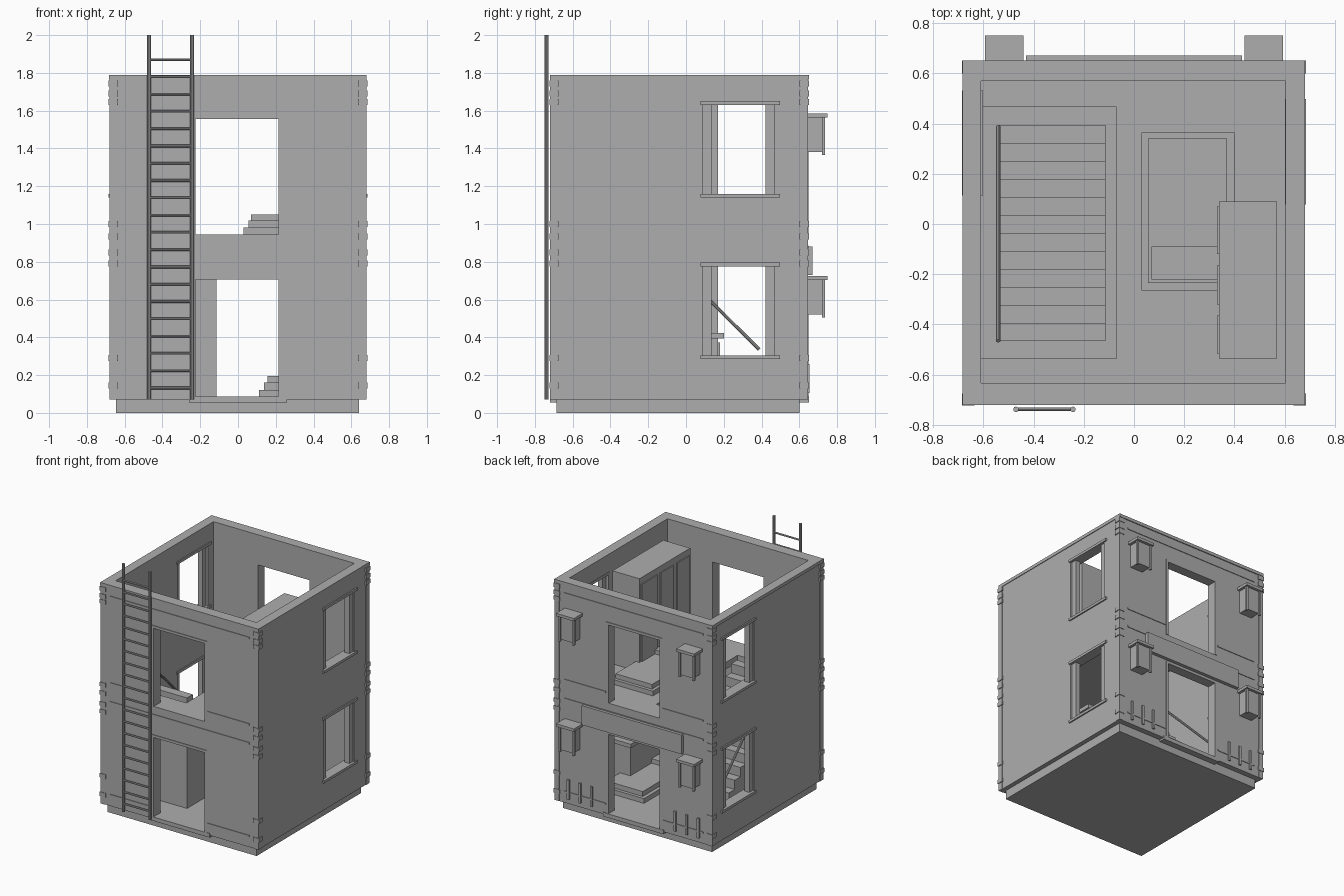
import bpy, bmesh, math
from mathutils import Vector

if "Cube" in bpy.data.objects:
    bpy.data.objects.remove(bpy.data.objects["Cube"])

grey = bpy.data.materials.new("plain_grey")
grey.diffuse_color = (0.42, 0.42, 0.42, 1)
grey.use_nodes = True
grey.node_tree.nodes["Principled BSDF"].inputs["Base Color"].default_value = grey.diffuse_color


def finish(name, bm):
    bmesh.ops.recalc_face_normals(bm, faces=bm.faces)
    me = bpy.data.meshes.new(name)
    bm.to_mesh(me)
    bm.free()
    me.materials.append(grey)
    ob = bpy.data.objects.new(name, me)
    bpy.context.collection.objects.link(ob)
    return ob


def add_box(bm, x0, x1, y0, y1, z0, z1):
    r = bmesh.ops.create_cube(bm, size=1)
    for v in r["verts"]:
        v.co = Vector(((x0 + x1) / 2 + v.co.x * (x1 - x0),
                       (y0 + y1) / 2 + v.co.y * (y1 - y0),
                       (z0 + z1) / 2 + v.co.z * (z1 - z0)))


def boxes(name, *dims):
    bm = bmesh.new()
    for d in dims:
        add_box(bm, *d)
    return finish(name, bm)


def rods(name, radius, pairs, sides=10):
    bm = bmesh.new()
    for a, b in pairs:
        a, b = Vector(a), Vector(b)
        d = b - a
        m = d.to_track_quat('Z', 'Y').to_matrix().to_4x4()
        m.translation = (a + b) / 2
        bmesh.ops.create_cone(bm, cap_ends=True, segments=sides, radius1=radius,
                              radius2=radius, depth=d.length, matrix=m)
    return finish(name, bm)


# Outer shell with room, door and window openings cut out
X, YF, YB = 0.675, -0.715, 0.643
walls = boxes("walls", (-X, X, YF, YB, 0.07, 1.775))
cuts = [(-0.61, 0.605, -0.635, 0.57, 0.085, 1.9)]
for z0, z1 in ((0.085, 0.705), (0.945, 1.555)):
    cuts.append((-0.225, 0.215, -0.9, 0.9, z0, z1))
LEVELS = ((0.305, 0.775), (1.16, 1.63))
for z0, z1 in LEVELS:
    cuts.append((0.5, 0.9, 0.09, 0.465, z0, z1))
    cuts.append((-0.9, -0.5, 0.125, 0.50, z0, z1))
for c in cuts:
    cutter = boxes("cutter", c)
    cutter.hide_render = True
    mod = walls.modifiers.new("cut", 'BOOLEAN')
    mod.operation, mod.solver, mod.object = 'DIFFERENCE', 'EXACT', cutter
    bpy.context.view_layer.objects.active = walls
    bpy.ops.object.modifier_apply(modifier=mod.name)
    bpy.data.objects.remove(cutter, do_unlink=True)

# Plinth, door sills and top coping
boxes("plinth", (-0.645, 0.64, -0.685, 0.60, 0, 0.072))
boxes("door_sills", (-0.26, 0.26, -0.72, -0.66, 0.055, 0.086),
      (-0.26, 0.26, 0.59, 0.65, 0.055, 0.086))
boxes("coping", (-0.683, 0.68, -0.72, -0.634, 1.765, 1.79),
      (-0.683, 0.68, 0.57, 0.65, 1.765, 1.79),
      (-0.683, -0.61, -0.634, 0.57, 1.765, 1.79),
      (0.603, 0.68, -0.634, 0.57, 1.765, 1.79))

# Upper floor around the stairwell
boxes("upper_floor", (-0.07, 0.61, -0.64, 0.575, 0.89, 0.945),
      (-0.615, -0.07, 0.465, 0.575, 0.89, 0.945),
      (-0.615, -0.07, -0.64, -0.535, 0.89, 0.945))

# Corner strips and quoin blocks
strips, quoins = [], []
for sx in (-1, 1):
    for y0, y1, q0, q1 in ((-0.719, -0.68, -0.723, -0.675), (0.605, 0.646, 0.60, 0.65)):
        xs = sorted((sx * 0.64, sx * 0.679))
        strips.append((*xs, y0, y1, 0.07, 1.77))
        xq = sorted((sx * 0.635, sx * 0.685))
        for z in (1.745, 1.69, 1.645, 1.0, 0.935, 0.85, 0.79, 0.29, 0.145):
            quoins.append((*xq, q0, q1, z - 0.016, z + 0.016))
boxes("corner_strips", *strips)
boxes("quoins", *quoins)

# Thin horizontal bands and door casings on front and back
bands = []
for y0, y1 in ((YF - 0.005, YF + 0.01), (YB - 0.01, YB + 0.005)):
    bands.append((-0.6, 0.6, y0, y1, 1.69, 1.705))
    bands.append((-0.6, 0.6, y0, y1, 0.87, 0.885))
    for z in (0.15, 1.02):
        bands += [(-0.6, -0.25, y0, y1, z, z + 0.012), (0.24, 0.6, y0, y1, z, z + 0.012)]
    for z0, z1 in ((0.085, 0.705), (0.945, 1.555)):
        bands += [(-0.245, -0.225, y0, y1, z0, z1 + 0.02), (0.215, 0.235, y0, y1, z0, z1 + 0.02),
                  (-0.225, 0.215, y0, y1, z1, z1 + 0.02)]
boxes("wall_bands", *bands)

# Window posts, sills and lintels on both sides
posts, ledges = [], []
for sx, y0, y1 in ((1, 0.09, 0.465), (-1, 0.125, 0.50)):
    xp = sorted((sx * 0.625, sx * 0.665))
    xl = sorted((sx * 0.602, sx * 0.685))
    for z0, z1 in LEVELS:
        posts += [(*xp, y0, y0 + 0.045, z0, z1), (*xp, y1 - 0.045, y1, z0, z1)]
        ledges += [(*xl, y0 - 0.012, y1 + 0.032, z0 - 0.02, z0),
                   (*xl, y0 - 0.012, y1 + 0.032, z1, z1 + 0.02)]
boxes("window_posts", *posts)
boxes("window_ledges", *ledges)

# Back sign board, left blank
boxes("sign_board", (-0.43, 0.43, 0.635, 0.67, 0.73, 0.88))

# Wall lanterns on the back
for cx in (-0.517, 0.517):
    for z in (0.725, 1.585):
        parts = [(cx - 0.077, cx + 0.077, 0.64, 0.75, z - 0.022, z),
                 (cx - 0.055, cx + 0.055, 0.64, 0.728, z - 0.205, z - 0.02)]
        for dx in (-0.06, 0.06):
            parts.append((cx + dx - 0.008, cx + dx + 0.008, 0.72, 0.737, z - 0.22, z - 0.02))
        boxes("lantern", *parts)

# Small upright bars at the foot of the back wall
boxes("back_bars", *[(s * x - 0.009, s * x + 0.009, 0.635, 0.655, 0.105, 0.26)
                     for s in (-1, 1) for x in (0.36, 0.46, 0.56)])

# Ladder on the front
LY = -0.738
rods("ladder_rails", 0.011, [((x, LY, 0.07), (x, LY, 2.0)) for x in (-0.47, -0.243)])
rods("ladder_rungs", 0.007, [((-0.47, LY, 0.132 + i * 0.0915), (-0.243, LY, 0.132 + i * 0.0915))
                             for i in range(20)], 8)

# Solid stair with twelve steps, rising toward the front
n, run, rise = 12, 0.0717, 0.0717
profile = [(0.395, 0.085)]
for i in range(n):
    profile += [(0.395 - i * run, 0.085 + (i + 1) * rise),
                (0.395 - (i + 1) * run, 0.085 + (i + 1) * rise)]
profile.append((-0.465, 0.085))
bm = bmesh.new()
f = bm.faces.new([bm.verts.new((-0.545, y, z)) for y, z in profile])
ext = bmesh.ops.extrude_face_region(bm, geom=[f])
for v in ext["geom"]:
    if isinstance(v, bmesh.types.BMVert):
        v.co.x = -0.113
finish("stairs", bm)
rods("stair_rail", 0.009, [((-0.54, 0.388, 0.335), (-0.54, -0.465, 1.185))])

# Upstairs bed
boxes("bed_base", (0.03, 0.40, -0.265, 0.365, 0.945, 0.982))
boxes("mattress", (0.055, 0.37, -0.235, 0.34, 0.982, 1.018))
boxes("pillow", (0.07, 0.355, -0.22, -0.09, 1.018, 1.05))

# Wardrobe with three doors
boxes("wardrobe", (0.338, 0.57, -0.535, 0.09, 0.945, 1.67))
boxes("wardrobe_doors", *[(0.33, 0.345, y0, y1, 1.0, 1.62)
                          for y0, y1 in ((-0.515, -0.365), (-0.32, -0.165), (-0.12, 0.07))])

# Downstairs low bed and cabinet
boxes("low_bed_base", (0.11, 0.48, -0.26, 0.36, 0.085, 0.122))
boxes("low_mattress", (0.138, 0.45, -0.23, 0.335, 0.122, 0.16))
boxes("low_pillow", (0.155, 0.435, -0.22, -0.09, 0.16, 0.195))
boxes("cabinet", (0.36, 0.58, -0.40, 0.17, 0.085, 0.395))
boxes("cabinet_top", (0.335, 0.60, -0.43, 0.20, 0.393, 0.424))
